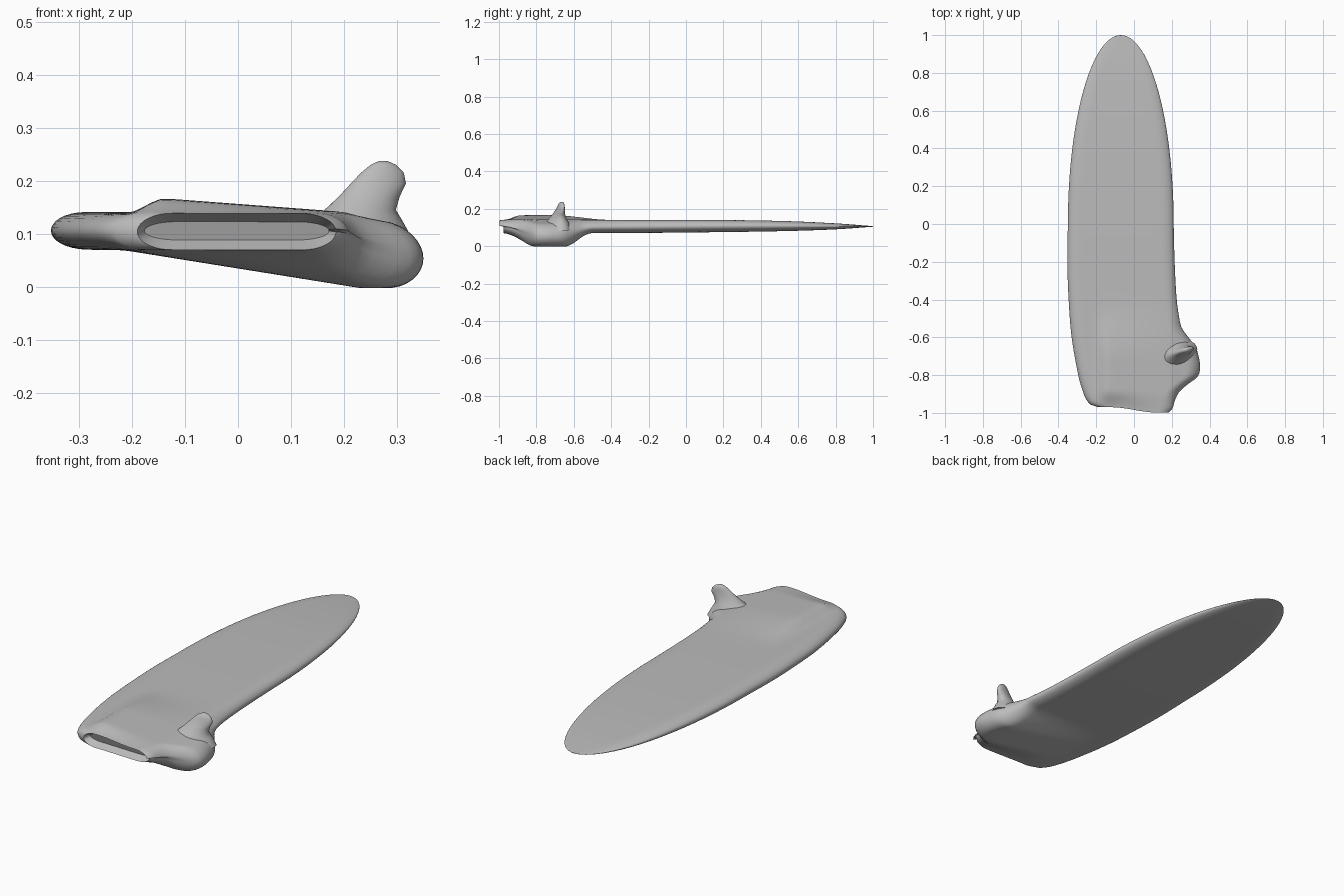
import bpy, bmesh, math

cube = bpy.data.objects.get("Cube")
if cube:
    bpy.data.objects.remove(cube, do_unlink=True)

grey = bpy.data.materials.new("plain grey")
grey.use_nodes = True
grey.diffuse_color = (0.5, 0.5, 0.5, 1)
grey.node_tree.nodes["Principled BSDF"].inputs["Base Color"].default_value = (0.5, 0.5, 0.5, 1)


def step(a, b, v):
    """Smooth 0..1 ramp as v runs from a to b."""
    t = max(0.0, min(1.0, (v - a) / (b - a)))
    return t * t * (3 - 2 * t)


def curve(points, v):
    """Smooth curve through (position, value) pairs, ascending."""
    if v <= points[0][0]:
        return points[0][1]
    n = len(points)

    def slope(i):
        a, b = points[max(i - 1, 0)], points[min(i + 1, n - 1)]
        return (b[1] - a[1]) / (b[0] - a[0])
    for i in range(n - 1):
        (x0, y0), (x1, y1) = points[i], points[i + 1]
        if v <= x1:
            w = x1 - x0
            t = (v - x0) / w
            return ((2*t**3 - 3*t**2 + 1) * y0 + (t**3 - 2*t**2 + t) * w * slope(i)
                    + (3*t**2 - 2*t**3) * y1 + (t**3 - t**2) * w * slope(i + 1))
    return points[-1][1]


def loft(name, rings, smooth_angle):
    """Skin a list of closed rings and cap both ends."""
    bm = bmesh.new()
    loops = [[bm.verts.new(p) for p in ring] for ring in rings]
    n = len(loops[0])
    for a, b in zip(loops, loops[1:]):
        for i in range(n):
            bm.faces.new((a[i], a[(i + 1) % n], b[(i + 1) % n], b[i]))
    bm.faces.new(loops[0])
    bm.faces.new(loops[-1])
    bmesh.ops.remove_doubles(bm, verts=bm.verts, dist=1e-5)
    bmesh.ops.recalc_face_normals(bm, faces=bm.faces)
    mesh = bpy.data.meshes.new(name)
    bm.to_mesh(mesh)
    bm.free()
    mesh.materials.append(grey)
    obj = bpy.data.objects.new(name, mesh)
    bpy.context.collection.objects.link(obj)
    bpy.ops.object.select_all(action='DESELECT')
    obj.select_set(True)
    bpy.context.view_layer.objects.active = obj
    bpy.ops.object.shade_smooth_by_angle(angle=math.radians(smooth_angle))
    return obj


# Board outline behind the middle: left-hand and right-hand edges along y
LOW_X = [(-0.97, -0.19), (-0.96, -0.225), (-0.93, -0.252), (-0.88, -0.273), (-0.8, -0.295),
         (-0.6, -0.33), (-0.4, -0.346), (-0.2, -0.353), (0, -0.35)]
HIGH_X = [(-0.97, 0.185), (-0.95, 0.205), (-0.92, 0.215), (-0.88, 0.24), (-0.85, 0.28),
          (-0.81, 0.335), (-0.76, 0.35), (-0.7, 0.342), (-0.65, 0.325), (-0.6, 0.288),
          (-0.55, 0.253), (-0.5, 0.24), (-0.4, 0.226), (-0.2, 0.215), (0, 0.21)]


def edges(y):
    if y > 0:
        half = math.sqrt(max(0.0, 1 - y * y))
        return -0.07 - 0.28 * half, -0.07 + 0.28 * half
    return curve(LOW_X, y), curve(HIGH_X, y)


def deck(x, y):
    """Deck height, with the raised pad near the tail."""
    z = curve([(-1, 0.138), (0, 0.141), (0.5, 0.135), (0.8, 0.122), (1, 0.107)], y)
    pad = step(-0.21, -0.14, x) * (0.027 - 0.075 * max(0, x + 0.13))
    pad = max(0, pad) * step(-0.4, -0.72, y) * step(-0.98, -0.88, y)
    return z + pad - 0.2 * max(0, x - 0.2)


def belly(x, y):
    """Underside height, sloping down into the bulge near the tail."""
    z = curve([(-1, 0.07), (-0.4, 0.07), (0, 0.073), (0.5, 0.08), (0.8, 0.09), (1, 0.104)], y)
    drop = 0.072 * min(1, max(0, (x + 0.22) / 0.45))
    return z - drop * step(-0.5, -0.65, y) * step(-0.98, -0.8, y)


def board_ring(y, count=36):
    lo, hi = edges(y)
    mid, half = (lo + hi) / 2, (hi - lo) / 2
    radius = min(0.065, half + 1e-6)
    tail = step(-0.82, -0.97, y)
    ring = []
    for side in (1, -1):
        for i in range(count):
            x = mid - side * half * math.cos(math.pi * i / count)
            gap = min(1, min(x - lo, hi - x) / radius)
            swell = math.sqrt(max(0, 1 - (1 - gap) ** 2))
            top, low = deck(x, y), belly(x, y)
            z = (top + low) / 2 + side * swell * (top - low) / 2
            skew = -0.028 * step(-0.12, 0.12, x) * (1 if side > 0 else 0.2)
            ring.append((x, y + tail * skew, z))
    return ring


# Board: rings from tail to nose, closer together where the shape changes
stations = [-0.97 + 0.015 * i for i in range(36)] + [-0.43 + 0.0615 * i for i in range(8)]
stations += [math.sin(math.pi / 2 * i / 24) for i in range(1, 25)]
rings = [board_ring(y) for y in stations]

# Hollow slot across the tail end, under the overhanging deck lip
end = rings[0]
slot = [(x * 0.93, y + 0.035, 0.107 + (z - 0.107) * 0.5) for x, y, z in end]
loft("board", [slot] + rings, 45)

# Fin: skewed blade given as height, x range and y range, rising from the bulge
FIN = [(0.08, 0.12, 0.335, -0.77, -0.60), (0.125, 0.135, 0.31, -0.755, -0.61),
       (0.145, 0.163, 0.298, -0.735, -0.625), (0.17, 0.19, 0.305, -0.715, -0.642),
       (0.195, 0.213, 0.317, -0.70, -0.649), (0.215, 0.232, 0.313, -0.692, -0.653),
       (0.23, 0.25, 0.299, -0.685, -0.656), (0.237, 0.265, 0.283, -0.678, -0.662)]
blade = []
for z, x0, x1, y0, y1 in FIN:
    ring = []
    for i in range(24):
        a = 2 * math.pi * i / 24
        x = (x0 + x1) / 2 + (x1 - x0) / 2 * math.cos(a)
        y = (y0 + y1) / 2 + (y1 - y0) / 2 * math.sin(a) * 0.85 + 0.25 * (x - 0.255)
        ring.append((x, y, z))
    blade.append(ring)
loft("fin", blade, 60)
